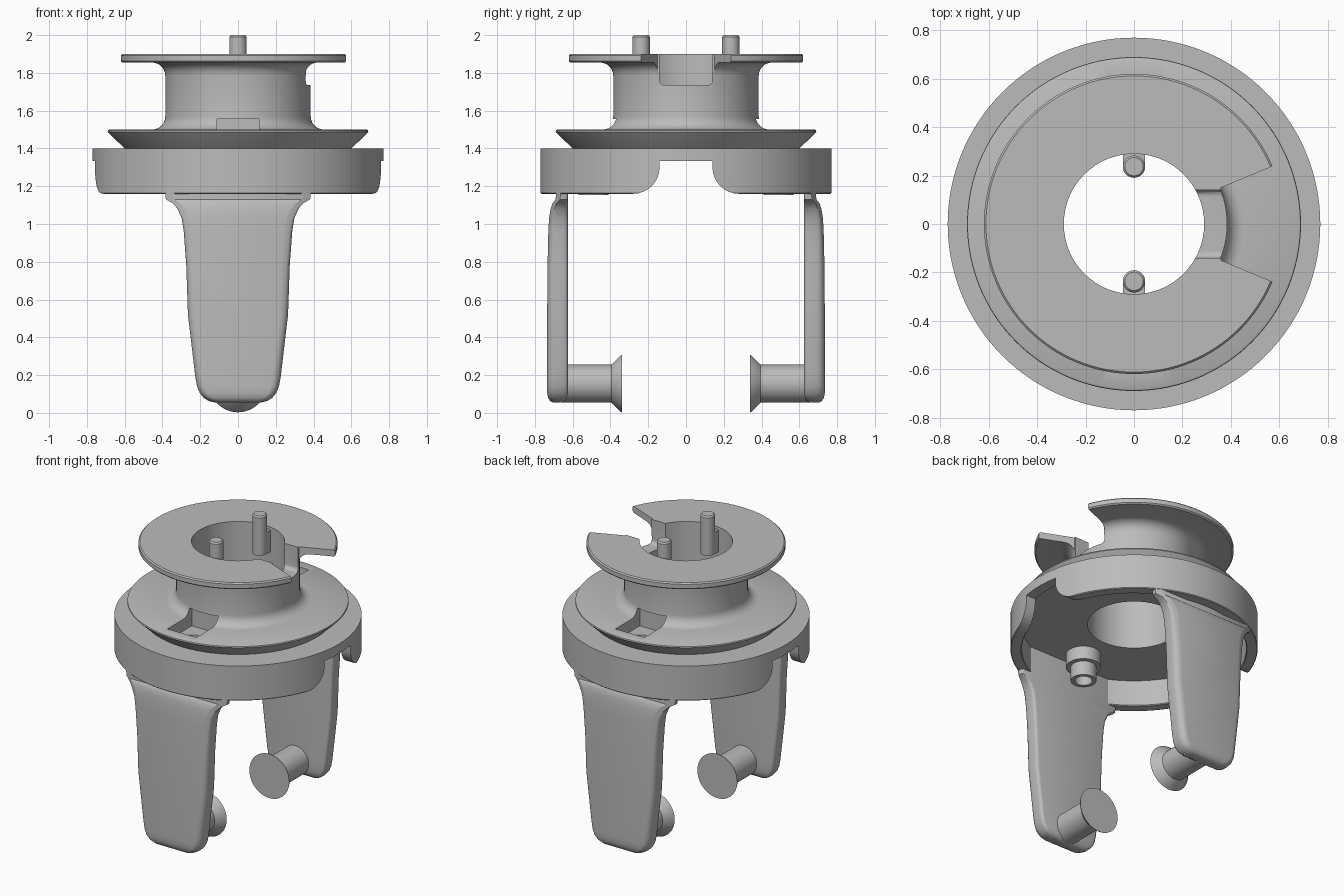
import bpy, bmesh, math
from mathutils import Vector

if "Cube" in bpy.data.objects:
    bpy.data.objects.remove(bpy.data.objects["Cube"], do_unlink=True)

GREY = (0.5, 0.5, 0.5, 1)
grey = bpy.data.materials.new("matte grey")
grey.use_nodes = True
grey.diffuse_color = GREY
grey.node_tree.nodes["Principled BSDF"].inputs["Base Color"].default_value = GREY


def finish(name, bm, smooth=True):
    bmesh.ops.recalc_face_normals(bm, faces=bm.faces)
    mesh = bpy.data.meshes.new(name)
    bm.to_mesh(mesh)
    bm.free()
    mesh.materials.append(grey)
    ob = bpy.data.objects.new(name, mesh)
    bpy.context.collection.objects.link(ob)
    if smooth:
        shade(ob)
    return ob


def shade(ob):
    bpy.ops.object.select_all(action="DESELECT")
    ob.select_set(True)
    bpy.context.view_layer.objects.active = ob
    bpy.ops.object.shade_smooth_by_angle(angle=math.radians(35))


def loft(name, rings, closed=False):
    """Skin a list of equal rings; cap the ends unless the rings close up."""
    bm = bmesh.new()
    rows = [[bm.verts.new(p) for p in ring] for ring in rings]
    n = len(rows[0])
    pairs = list(zip(rows, rows[1:])) + ([(rows[-1], rows[0])] if closed else [])
    for a, b in pairs:
        for i in range(n):
            j = (i + 1) % n
            bm.faces.new((a[i], a[j], b[j], b[i]))
    if not closed:
        bm.faces.new(rows[0])
        bm.faces.new(rows[-1])
    return finish(name, bm)


def lathe(name, profile, origin=(0, 0, 0), axis="z", steps=48, closed=False):
    """Turn (radius, distance) points around z or y."""
    rings = []
    for r, d in profile:
        ring = []
        for i in range(steps):
            t = math.tau * i / steps
            c, s = r * math.cos(t), r * math.sin(t)
            ring.append(Vector(origin) + Vector((c, s, d) if axis == "z" else (c, d, s)))
        rings.append(ring)
    return loft(name, rings, closed)


def arc(cx, cy, r, start, end, n=7):
    angles = [math.radians(start + (end - start) * i / (n - 1)) for i in range(n)]
    return [(cx + r * math.cos(a), cy + r * math.sin(a)) for a in angles]


def prism(name, outline, lo, hi, axis):
    """Extrude an outline along z, or a (y, z) outline along x."""
    return loft(name, [[(u, v, d) if axis == "z" else (d, u, v) for u, v in outline]
                       for d in (lo, hi)])


def box(name, x0, x1, y0, y1, z0, z1):
    return prism(name, [(x0, y0), (x1, y0), (x1, y1), (x0, y1)], z0, z1, "z")


def cut(target, cutter):
    cutter.hide_render = True
    mod = target.modifiers.new("cut", "BOOLEAN")
    mod.operation, mod.solver, mod.object = "DIFFERENCE", "EXACT", cutter
    bpy.context.view_layer.objects.active = target
    bpy.ops.object.modifier_apply(modifier=mod.name)
    bpy.data.objects.remove(cutter, do_unlink=True)


# Spool and skirted base, turned as one closed profile
profile = [(0.29, 1.34), (0.70, 1.34), (0.70, 1.165), (0.705, 1.16), (0.765, 1.16),
           (0.77, 1.165), (0.77, 1.40), (0.60, 1.40), (0.685, 1.482)]
profile += [(0.69, 1.488), (0.688, 1.496), (0.68, 1.50)]
profile += arc(0.455, 1.57, 0.07, 270, 180)
profile += arc(0.455, 1.785, 0.07, 180, 90)
profile += [(0.612, 1.855), (0.62, 1.863), (0.62, 1.892), (0.612, 1.90), (0.29, 1.90)]
body = lathe("spool_body", profile, steps=128, closed=True)

# Wedge gap in the top flange and the slot in the hub behind it
cut(body, prism("wedge", [(0.36, -0.15), (0.72, -0.30), (0.72, 0.30), (0.36, 0.15)],
                1.74, 2.0, "z"))
slot = [(0.14, 2.0), (-0.14, 2.0)] + arc(-0.115, 1.76, 0.025, 180, 270, 5) \
    + arc(0.115, 1.76, 0.025, 270, 360, 5)
cut(body, prism("slot", slot, 0.1, 0.5, "x"))

# Arched openings through both sides of the skirt
half = [(0.28, 1.10)] + arc(0.28, 1.30, 0.14, 270, 180, 9) + [(0.14, 1.333)]
arch = half + [(-y, z) for y, z in reversed(half)]
for s in (-1, 1):
    cut(body, prism("arch", arch, min(s * 0.5, s * 0.9), max(s * 0.5, s * 0.9), "x"))

# Screw pockets at the foot of the hub
for s in (-1, 1):
    y0, y1 = sorted((s * 0.345, s * 0.61))
    cut(body, box("pocket", -0.11, 0.11, y0, y1, 1.42, 1.555))
    cut(body, lathe("screw_hole", [(0.05, 1.3), (0.05, 1.5)], (0, s * 0.49, 0), steps=32))
shade(body)


def leg_ring(z, w, inner, outer, s):
    """Rounded cross-section, kept inside the round base."""
    r, q = 0.045, 0.02
    pts = arc(w - r, outer - r, r, 0, 90) + arc(r - w, outer - r, r, 90, 180)
    pts += arc(q - w, inner + q, q, 180, 270, 4) + arc(w - q, inner + q, q, 270, 360, 4)
    return [(x, s * min(y, math.sqrt(0.768 ** 2 - x * x)), z) for x, y in pts]


# Rows of height, half width, inner and outer depth
LEG = [(0.055, 0.12, 0.655, 0.705), (0.063, 0.155, 0.64, 0.72), (0.08, 0.182, 0.63, 0.73),
       (0.105, 0.202, 0.626, 0.735), (0.14, 0.217, 0.625, 0.735), (0.19, 0.226, 0.625, 0.735),
       (0.52, 0.265, 0.625, 0.735), (0.78, 0.274, 0.625, 0.735), (0.96, 0.287, 0.625, 0.735),
       (1.03, 0.298, 0.625, 0.736), (1.08, 0.32, 0.625, 0.742), (1.11, 0.345, 0.625, 0.75),
       (1.13, 0.382, 0.625, 0.757), (1.16, 0.385, 0.625, 0.768), (1.35, 0.385, 0.625, 0.768)]

for s, side in ((-1, "front"), (1, "back")):
    loft(side + "_leg", [leg_ring(*row, s) for row in LEG])

    # Foot peg with a flared end disc
    lathe(side + "_foot_peg", [(0.10, s * 0.66), (0.10, s * 0.395), (0.15, s * 0.345),
                               (0.152, s * 0.34)], (0, 0, 0.155), "y")

    # Upright pin joined to the bore by a short web
    lathe(side + "_pin", [(0.046, 1.73), (0.046, 1.99), (0.038, 2.0)], (0, s * 0.237, 0), steps=32)
    y0, y1 = sorted((s * 0.237, s * 0.31))
    box(side + "_pin_web", -0.046, 0.046, y0, y1, 1.73, 1.88)

    # Hollow stepped screw boss under the base
    lathe(side + "_screw_boss", [(0.05, 1.40), (0.11, 1.40), (0.11, 1.25), (0.08, 1.25),
                                 (0.08, 1.153), (0.055, 1.153)], (0, s * 0.49, 0), closed=True)
